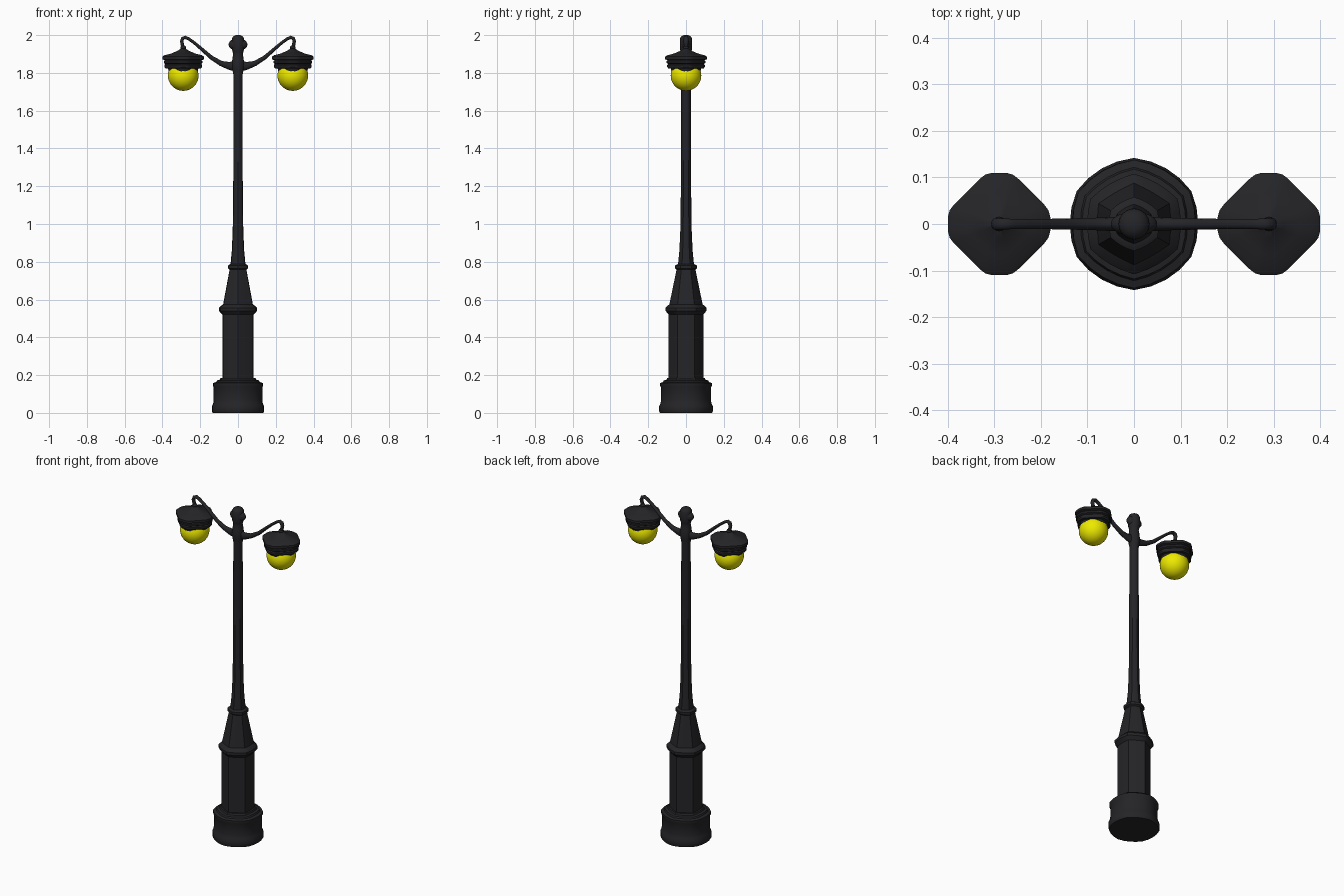
import bpy, bmesh, math
from mathutils import Vector

if "Cube" in bpy.data.objects:
    bpy.data.objects.remove(bpy.data.objects["Cube"])


def material(name, color):
    m = bpy.data.materials.new(name)
    m.diffuse_color = color
    m.use_nodes = True
    m.node_tree.nodes["Principled BSDF"].inputs["Base Color"].default_value = m.diffuse_color
    return m


IRON = material("black_iron", (0.018, 0.018, 0.021, 1))
GLOW = material("yellow_glass", (0.85, 0.82, 0.0, 1))


def finish(bm, name, mat, angle=35):
    bmesh.ops.recalc_face_normals(bm, faces=bm.faces)
    me = bpy.data.meshes.new(name)
    bm.to_mesh(me)
    bm.free()
    ob = bpy.data.objects.new(name, me)
    bpy.context.collection.objects.link(ob)
    me.materials.append(mat)
    bpy.ops.object.select_all(action='DESELECT')
    ob.select_set(True)
    bpy.context.view_layer.objects.active = ob
    bpy.ops.object.shade_smooth_by_angle(angle=math.radians(angle))
    return ob


def loft(name, rings, mat=IRON, angle=35):
    """Skin a list of closed point rings and cap both ends."""
    bm = bmesh.new()
    rows = [[bm.verts.new(p) for p in ring] for ring in rings]
    n = len(rows[0])
    for a, b in zip(rows, rows[1:]):
        for i in range(n):
            j = (i + 1) % n
            bm.faces.new((a[i], a[j], b[j], b[i]))
    bm.faces.new(rows[0])
    bm.faces.new(rows[-1])
    return finish(bm, name, mat, angle)


def polygon_ring(r, z, sides, k, start, x=0, n=24):
    """Ring between a circle (k=0) and a polygon (k=1) with a corner at start."""
    step = 2 * math.pi / sides
    pts = []
    for i in range(n):
        t = start + 2 * math.pi * i / n
        phi = ((t - start) % step) - step / 2
        s = r * (1 - k + k * math.cos(step / 2) / math.cos(phi))
        pts.append((x + s * math.cos(t), s * math.sin(t), z))
    return pts


def diamond_ring(r, z, x):
    """Square turned on its corner, with rounded corners."""
    corner = [(1, -.14), (1, .14), (.965, .27), (.88, .38)]
    corner = [(.88, -.38), (.965, -.27)] + corner
    pts = []
    for q in range(4):
        c, s = [(1, 0), (0, 1), (-1, 0), (0, -1)][q]
        pts += [(x + r * (c * u - s * v), r * (s * u + c * v), z) for u, v in corner]
    return pts


def ellipsoid(name, centre, size, mat=IRON, segs=32, rows=20):
    bm = bmesh.new()
    bmesh.ops.create_uvsphere(bm, u_segments=segs, v_segments=rows, radius=1)
    for v in bm.verts:
        v.co = Vector(centre) + Vector(a * b for a, b in zip(v.co, size))
    return finish(bm, name, mat, 60)


# Pedestal and column: radius, height, hexagon strength
UP = math.pi / 2
base = [(.138, 0, .2), (.142, .008, .2), (.142, .035, .2), (.135, .05, .2),
        (.132, .07, .2), (.132, .135, .2), (.138, .145, .25), (.138, .158, .3),
        (.122, .163, .4), (.118, .172, .4), (.104, .175, .5), (.1, .185, .5)]
loft("base", [polygon_ring(r, z, 6, k, UP) for r, z, k in base])
body = [(.092, .18, .8), (.092, .52, .8), (.1, .53, .6), (.108, .54, .5),
        (.108, .556, .5), (.1, .565, .6), (.088, .575, .8), (.05, .758, .8),
        (.058, .765, .5), (.058, .78, .5), (.046, .787, .6)]
loft("pedestal", [polygon_ring(r, z, 6, k, UP) for r, z, k in body])
pole = [(.043, .78, .5), (.035, .86, .5), (.03, .97, .5), (.027, 1.2, .5),
        (.026, 1.79, .5), (.031, 1.815, .3), (.034, 1.84, .2), (.031, 1.87, .2),
        (.026, 1.9, .1), (.028, 1.91, 0), (.033, 1.925, 0), (.033, 1.98, 0),
        (.027, 1.992, 0), (.013, 2.0, 0)]
loft("pole", [polygon_ring(r, z, 6, k, UP) for r, z, k in pole])
ellipsoid("finial_lobe", (0, 0, 1.95), (.05, .026, .033))

# Arm path: x, z, half height, half width
arm = [(.0, 1.835, .032, .016), (.05, 1.838, .02, .015), (.09, 1.85, .014, .013),
       (.14, 1.88, .011, .012), (.19, 1.924, .009, .011), (.23, 1.958, .008, .011),
       (.262, 1.981, .008, .011), (.28, 1.988, .009, .012), (.293, 1.983, .009, .013),
       (.298, 1.968, .009, .013), (.295, 1.95, .009, .012), (.29, 1.925, .009, .01)]

# Lamp shade tiers: radius, height
shade = [(.075, 1.80), (.08, 1.822), (.094, 1.824), (.1, 1.832), (.1, 1.842),
         (.094, 1.847), (.102, 1.852), (.102, 1.862), (.098, 1.867), (.11, 1.872),
         (.11, 1.886), (.1, 1.893), (.065, 1.902), (.03, 1.917), (.014, 1.928)]

for side, sx in (("left", -1), ("right", 1)):
    rings = []
    for i, (x, z, h, w) in enumerate(arm):
        a, b = arm[max(i - 1, 0)], arm[min(i + 1, len(arm) - 1)]
        d = Vector((b[0] - a[0], b[1] - a[1])).normalized()
        ring = []
        for k in range(12):
            t = k * math.pi / 6
            o = h * math.sin(t)
            ring.append((sx * (x - d.y * o), w * math.cos(t), z + d.x * o))
        rings.append(ring)
    loft(side + "_arm", rings, angle=60)
    cx = sx * .29
    ellipsoid(side + "_hanger_bead", (cx, 0, 1.934), (.015, .015, .012), segs=16, rows=10)
    loft(side + "_lamp_shade", [diamond_ring(r, z, cx) for r, z in shade])
    ellipsoid(side + "_globe", (cx, 0, 1.786), (.081, .081, .081), GLOW)
